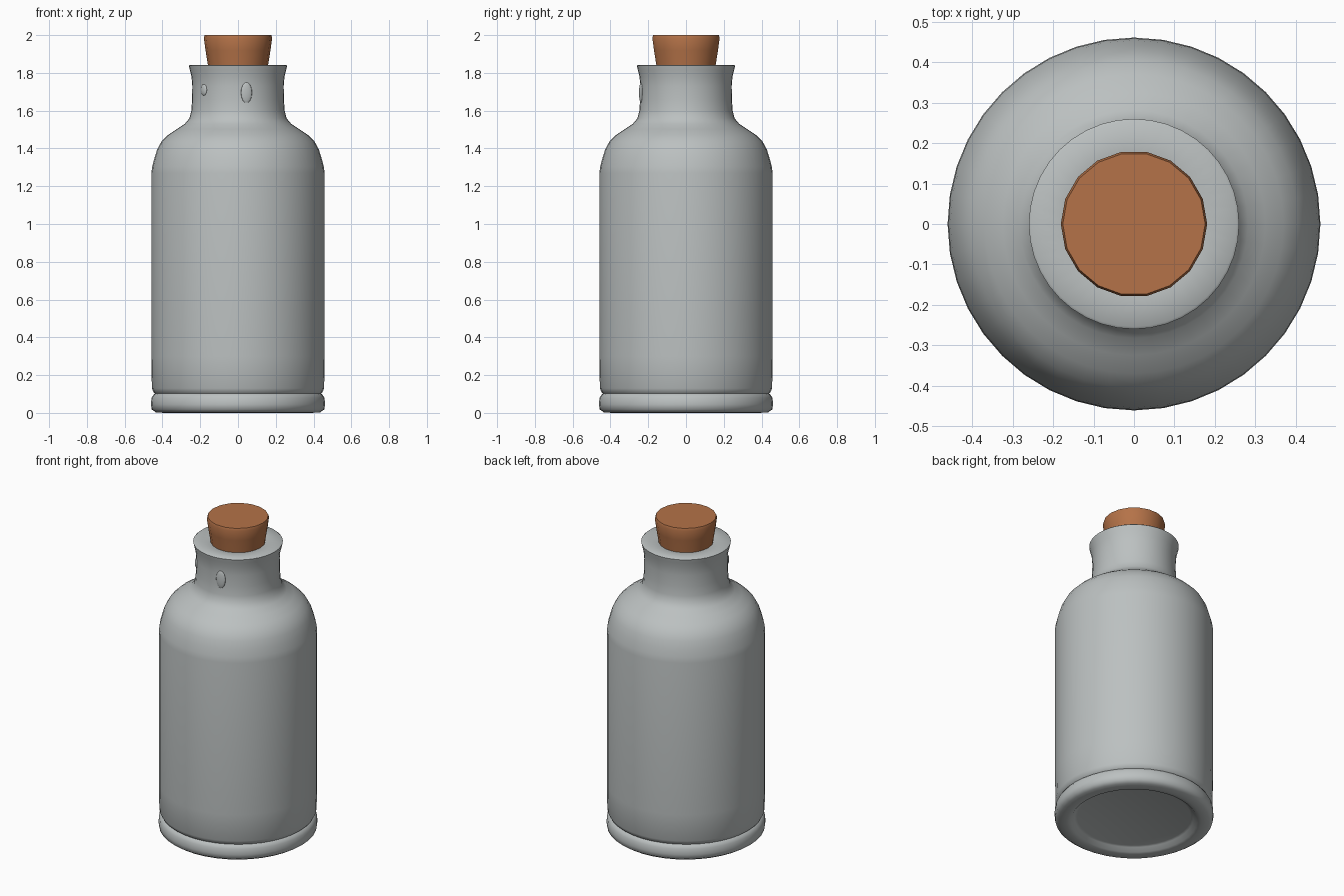
import bpy, math
from mathutils import Vector

if "Cube" in bpy.data.objects:
    bpy.data.objects.remove(bpy.data.objects["Cube"])


def material(name, rgb):
    m = bpy.data.materials.new(name)
    m.diffuse_color = (*rgb, 1)
    m.use_nodes = True
    m.node_tree.nodes["Principled BSDF"].inputs["Base Color"].default_value = m.diffuse_color
    return m


def finish(ob, mat, angle):
    ob.data.materials.append(mat)
    bpy.ops.object.select_all(action='DESELECT')
    ob.select_set(True)
    bpy.context.view_layer.objects.active = ob
    bpy.ops.object.shade_smooth_by_angle(angle=math.radians(angle))


def lathe(name, profile, n, mat, angle):
    """Revolve (radius, height) points about z; both ends are capped."""
    verts = [(r * math.cos(2 * math.pi * i / n), r * math.sin(2 * math.pi * i / n), z)
             for r, z in profile for i in range(n)]
    faces = [(k * n + i, k * n + (i + 1) % n, (k + 1) * n + (i + 1) % n, (k + 1) * n + i)
             for k in range(len(profile) - 1) for i in range(n)]
    faces.append(tuple(reversed(range(n))))
    faces.append(tuple(range((len(profile) - 1) * n, len(profile) * n)))
    me = bpy.data.meshes.new(name)
    me.from_pydata(verts, [], faces)
    ob = bpy.data.objects.new(name, me)
    bpy.context.collection.objects.link(ob)
    finish(ob, mat, angle)
    return ob


glass = material("grey glass", (0.50, 0.53, 0.53))
cork = material("brown cork", (0.46, 0.17, 0.065))

# Bottle: recessed foot, base ring, groove, body, shoulder, neck, flared lip
bottle = [(0.33, 0.03), (0.345, 0.025), (0.365, 0.004), (0.39, 0.0), (0.435, 0.003),
          (0.457, 0.018), (0.461, 0.045), (0.458, 0.08), (0.447, 0.097), (0.439, 0.102),
          (0.447, 0.11), (0.456, 0.13), (0.459, 0.3), (0.459, 1.27), (0.454, 1.305),
          (0.442, 1.35), (0.428, 1.395), (0.405, 1.437), (0.37, 1.472), (0.325, 1.502),
          (0.282, 1.53), (0.257, 1.56), (0.247, 1.60), (0.243, 1.66), (0.242, 1.73),
          (0.246, 1.78), (0.255, 1.815), (0.260, 1.838), (0.254, 1.843), (0.17, 1.840),
          (0.15, 1.835)]
lathe("bottle", bottle, 40, glass, 50)

# Cork stopper, slightly tapered
lathe("cork_stopper", [(0.155, 1.80), (0.16, 1.845), (0.172, 1.92), (0.181, 1.985), (0.176, 2.0)],
      18, cork, 40)

# Small flaws raised on the front of the neck
for name, x, z, w, h in (("neck_flaw_centre", 0.045, 1.695, 0.03, 0.055),
                         ("neck_flaw_left", -0.18, 1.71, 0.022, 0.03)):
    y = -math.sqrt(0.242 ** 2 - x ** 2)
    bpy.ops.mesh.primitive_uv_sphere_add(segments=12, ring_count=8, radius=1, location=(x, y, z))
    ob = bpy.context.object
    ob.name = name
    ob.scale = (w, 0.01, h)
    ob.rotation_euler.z = math.atan2(x, -y)
    finish(ob, glass, 50)
